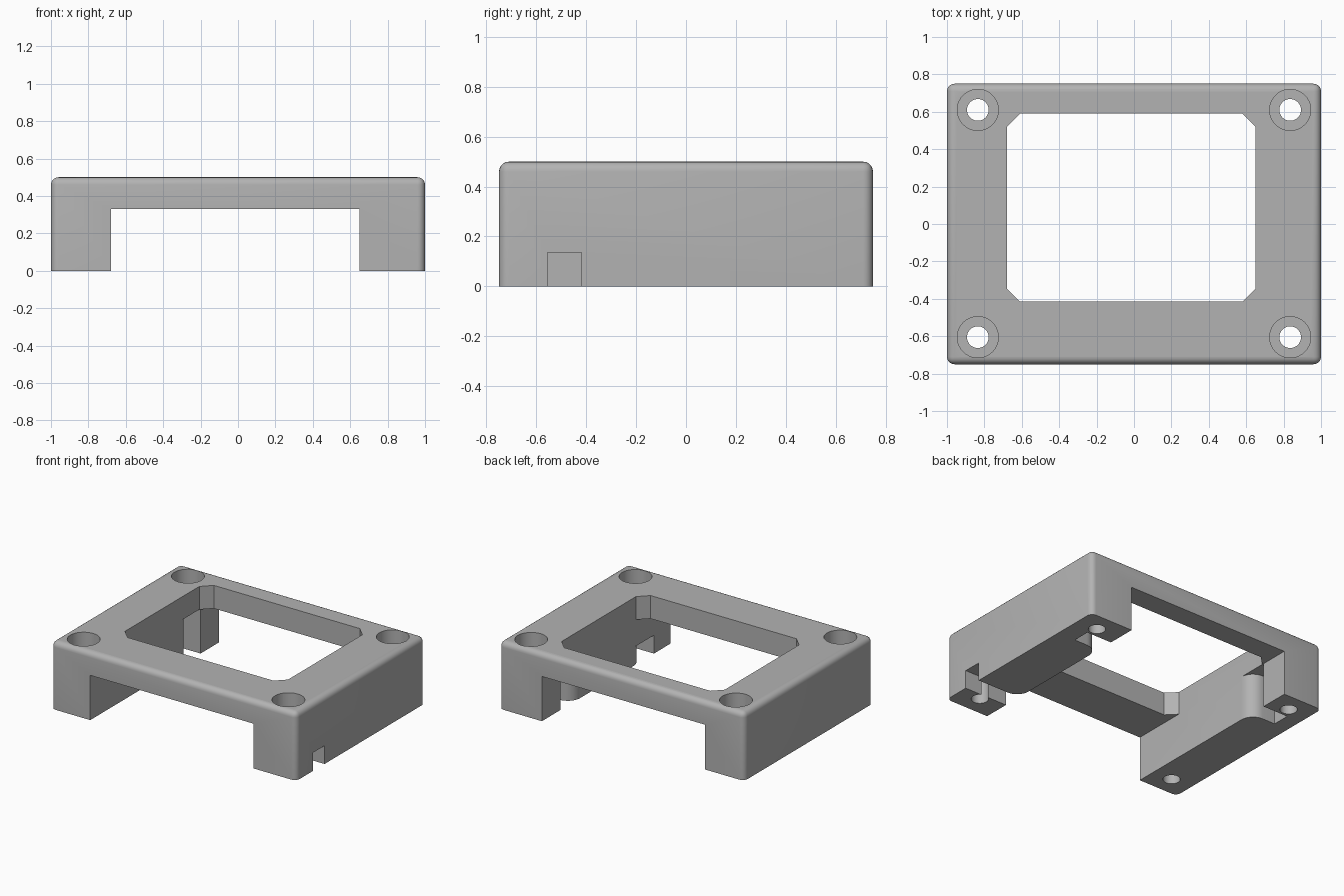
import bpy, bmesh
from math import cos, sin, pi, radians

if "Cube" in bpy.data.objects:
    bpy.data.objects.remove(bpy.data.objects["Cube"], do_unlink=True)

GREY = (0.45, 0.45, 0.45, 1)
INNER_L, INNER_R = 0.65, -0.68      # inner faces of the two legs
HEIGHT, CEILING = 0.5, 0.33         # top and underside of the plate

mat = bpy.data.materials.new("plain grey")
mat.use_nodes = True
mat.diffuse_color = GREY
mat.node_tree.nodes["Principled BSDF"].inputs["Base Color"].default_value = GREY


def prism(name, outline, z0, z1):
    """Extrude a flat outline from z0 to z1."""
    bm = bmesh.new()
    face = bm.faces.new([bm.verts.new((x, y, z0)) for x, y in outline])
    top = bmesh.ops.extrude_face_region(bm, geom=[face])["geom"]
    bmesh.ops.translate(bm, vec=(0, 0, z1 - z0),
                        verts=[v for v in top if isinstance(v, bmesh.types.BMVert)])
    bmesh.ops.recalc_face_normals(bm, faces=bm.faces)
    mesh = bpy.data.meshes.new(name)
    bm.to_mesh(mesh)
    bm.free()
    ob = bpy.data.objects.new(name, mesh)
    bpy.context.collection.objects.link(ob)
    mesh.materials.append(mat)
    return ob


def box(x0, x1, y0, y1):
    return [(x0, y0), (x1, y0), (x1, y1), (x0, y1)]


def circle(x, y, r, n=40):
    return [(x + r * cos(2 * pi * i / n), y + r * sin(2 * pi * i / n)) for i in range(n)]


def recess(inner, side, depth, wall, far, r=0.1):
    """Slot outline into a leg, with the corner at the middle of the leg rounded."""
    d = 1 if far > wall else -1
    pts = [(-0.1, wall - d * r)]
    for i in range(9):
        a = pi / 2 * i / 8
        pts.append((r - r * cos(a), wall - d * r + d * r * sin(a)))
    pts += [(depth, wall), (depth, far), (-0.1, far)]
    return [(inner + side * u, y) for u, y in pts]


# Body: block with rounded upright and top edges
body = prism("mounting_frame", box(-1, 1, -0.75, 0.75), 0, HEIGHT)
bm = bmesh.new()
bm.from_mesh(body.data)
edges = [e for e in bm.edges if max(v.co.z for v in e.verts) > 0.1]
bmesh.ops.bevel(bm, geom=edges, offset=0.04, segments=5, profile=0.5, affect='EDGES')
bm.to_mesh(body.data)
bm.free()

# Channel between the legs
cutters = [prism("channel_cutter", box(INNER_R, INNER_L, -1, 1), -0.1, CEILING)]

# Window with chamfered corners
c, y0, y1 = 0.07, -0.415, 0.59
window = [(INNER_R + c, y0), (INNER_L - c, y0), (INNER_L, y0 + c), (INNER_L, y1 - c),
          (INNER_L - c, y1), (INNER_R + c, y1), (INNER_R, y1 - c), (INNER_R, y0 + c)]
cutters.append(prism("window_cutter", window, 0.2, 0.7))

# Rear recesses in both legs, and the cable slot out through the left leg
for inner, side in ((INNER_L, 1), (INNER_R, -1)):
    cutters.append(prism("recess_cutter", recess(inner, side, 0.205, 0.405, 0.535), -0.1, CEILING))
cutters.append(prism("slot_cutter", recess(INNER_L, 1, 0.5, -0.42, -0.555), -0.1, 0.135))

# Counterbored screw holes
for x in (-0.835, 0.835):
    for y in (-0.605, 0.61):
        cutters.append(prism("hole_cutter", circle(x, y, 0.058), -0.1, 0.7))
        cutters.append(prism("counterbore_cutter", circle(x, y, 0.11), 0.35, 0.7))

bpy.context.view_layer.objects.active = body
for cutter in cutters:
    cutter.hide_render = True
    mod = body.modifiers.new("cut", 'BOOLEAN')
    mod.operation, mod.solver, mod.object = 'DIFFERENCE', 'EXACT', cutter
    bpy.ops.object.modifier_apply(modifier=mod.name)
    bpy.data.objects.remove(cutter, do_unlink=True)

# Smooth the rounded surfaces, keep the edges sharp
bpy.ops.object.select_all(action='DESELECT')
body.select_set(True)
bpy.ops.object.shade_smooth_by_angle(angle=radians(30))
